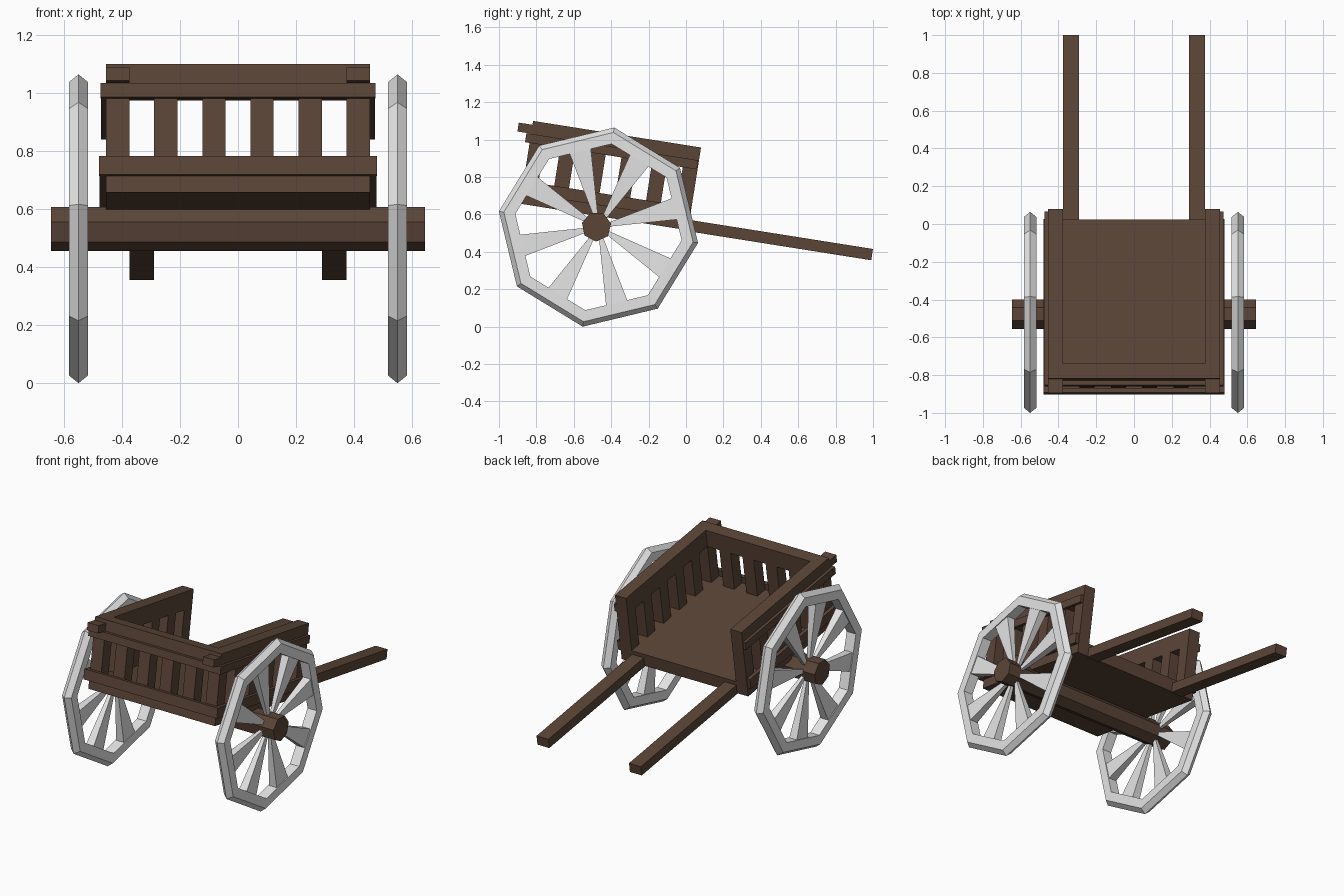
import bpy, bmesh, math
from mathutils import Matrix, Vector

if "Cube" in bpy.data.objects:
    bpy.data.objects.remove(bpy.data.objects["Cube"])

# Whole cart is tipped forward about its axle
CART = Matrix.Translation((0, -0.468, 0.5325)) @ Matrix.Rotation(math.radians(-9), 4, 'X')


def material(name, rgb):
    m = bpy.data.materials.new(name)
    m.diffuse_color = (*rgb, 1)
    m.use_nodes = True
    m.node_tree.nodes["Principled BSDF"].inputs["Base Color"].default_value = m.diffuse_color
    return m


WOOD = material("dark brown wood", (0.105, 0.059, 0.039))
GREY = material("light grey", (0.78, 0.78, 0.78))


def finish(name, bm, mat):
    bmesh.ops.recalc_face_normals(bm, faces=bm.faces)
    me = bpy.data.meshes.new(name)
    bm.to_mesh(me)
    bm.free()
    me.materials.append(mat)
    ob = bpy.data.objects.new(name, me)
    bpy.context.collection.objects.link(ob)
    ob.matrix_world = CART
    return ob


def add_box(bm, x, y, z):
    size = [b - a for a, b in (x, y, z)]
    mid = [(a + b) / 2 for a, b in (x, y, z)]
    bmesh.ops.create_cube(bm, size=1, matrix=Matrix.Translation(mid) @ Matrix.Diagonal((*size, 1)))


def boxes(name, items, mirror=False):
    bm = bmesh.new()
    for x, y, z in items:
        add_box(bm, x, y, z)
        if mirror:
            add_box(bm, (-x[1], -x[0]), y, z)
    return finish(name, bm, WOOD)


FRONT, BACK, HALF, T = -0.434, 0.475, 0.455, 0.08
BOTTOM, FLOOR, BEAM, TOP = 0.058, 0.14, 0.392, 0.506
LOW, HIGH = (0.116, 0.181), (0.387, 0.436)

# Bed
boxes("floor", [((-HALF, HALF), (FRONT, BACK), (BOTTOM, FLOOR))])
boxes("pull_shafts", [((0.29, 0.375), (BACK - 0.005, 1.468), (0.053, 0.114))], True)

# Thick top beams
boxes("front_top_beam", [((-HALF, HALF), (FRONT, FRONT + T), (BEAM, TOP))])
boxes("side_top_beams", [((HALF - T, HALF), (FRONT + T, BACK), (BEAM, TOP))], True)
boxes("beam_ends", [((HALF - T, HALF), (-0.508, FRONT), (0.437, 0.485))], True)

# Slats, six on each wall with shared corner posts
PITCH = (2 * HALF - T) / 5
boxes("front_slats", [((-HALF + i * PITCH, -HALF + i * PITCH + T), (FRONT, FRONT + T), (FLOOR, BEAM))
                      for i in range(6)])
SIDE = (BACK - FRONT - T) / 5
boxes("side_slats", [((HALF - T, HALF), (FRONT + i * SIDE, FRONT + i * SIDE + T), (FLOOR, BEAM))
                     for i in range(1, 6)], True)

# Outer rails
boxes("front_rails", [((-0.48, 0.48), (FRONT - 0.025, FRONT), LOW),
                      ((-0.475, 0.475), (FRONT - 0.025, FRONT), HIGH)])
boxes("side_rails", [((HALF, 0.478), (FRONT, BACK - 0.004), LOW),
                     ((HALF, 0.473), (FRONT, BACK - 0.004), HIGH)], True)


def around(x, r, degrees):
    a = math.radians(degrees)
    return Vector((x, r * math.cos(a), r * math.sin(a)))


# Seven-sided axle
bm = bmesh.new()
ends = [[bm.verts.new(around(x, 0.08, 174.5 + k * 360 / 7) + Vector((0, -0.011, 0.001)))
         for k in range(7)] for x in (-0.645, 0.645)]
for ring in ends:
    bm.faces.new(ring)
for k in range(7):
    j = (k + 1) % 7
    bm.faces.new((ends[0][k], ends[0][j], ends[1][j], ends[1][k]))
finish("axle", bm, WOOD)


# Wheels: eight-sided ridged rim and flared spokes
def wheel(name, cx):
    bm = bmesh.new()
    profile = [(-0.033, 0.45), (-0.033, 0.512), (0, 0.539), (0.033, 0.512), (0.033, 0.45)]
    rings = [[bm.verts.new(around(cx + x, r, 90 + 45 * k)) for x, r in profile] for k in range(8)]
    for k in range(8):
        a, b = rings[k], rings[(k + 1) % 8]
        for i in range(5):
            j = (i + 1) % 5
            bm.faces.new((a[i], a[j], b[j], b[i]))
    finish(name + "_rim", bm, GREY)
    bm = bmesh.new()
    for k in range(8):
        m = (Matrix.Translation((cx, 0, 0)) @ Matrix.Rotation(math.radians(45 * k + 22.5), 4, 'X'))
        quads = []
        for r, w, t in ((0.05, 0.01, 0.009), (0.43, 0.06, 0.028)):
            quads.append([bm.verts.new(m @ Vector((sx * t, sy * w, r)))
                          for sx, sy in ((-1, -1), (1, -1), (1, 1), (-1, 1))])
        for q in quads:
            bm.faces.new(q)
        for i in range(4):
            j = (i + 1) % 4
            bm.faces.new((quads[0][i], quads[0][j], quads[1][j], quads[1][i]))
    finish(name + "_spokes", bm, GREY)


wheel("right_wheel", 0.55)
wheel("left_wheel", -0.55)
